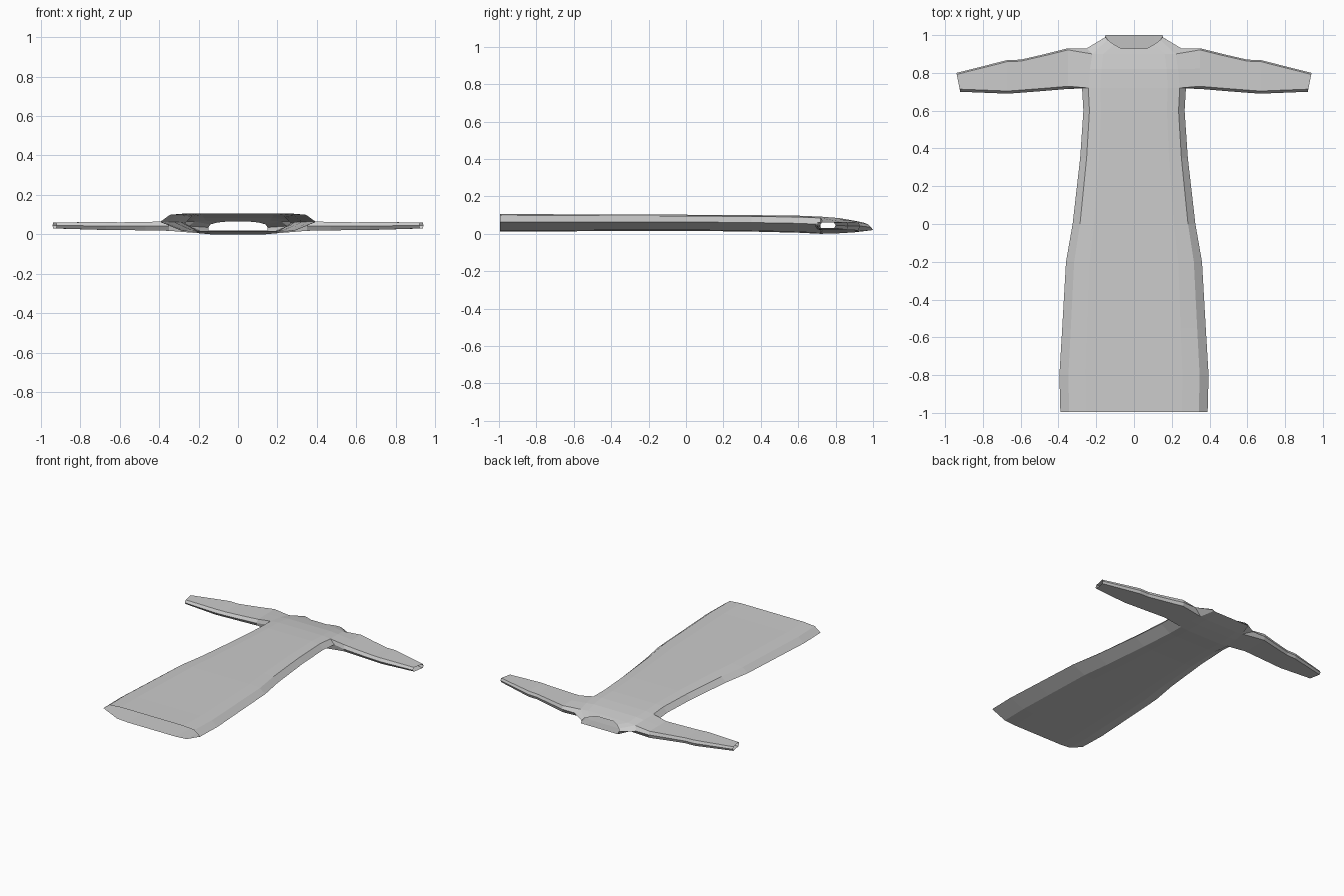
import bpy
import bmesh

if "Cube" in bpy.data.objects:
    bpy.data.objects.remove(bpy.data.objects["Cube"], do_unlink=True)

cloth = bpy.data.materials.new("grey cloth")
cloth.use_nodes = True
GREY = (0.6, 0.6, 0.6, 1)
cloth.diffuse_color = GREY
cloth.node_tree.nodes["Principled BSDF"].inputs["Base Color"].default_value = GREY

bm = bmesh.new()

# Cross-section: side, then across the top, other side, back along the underside.
# Each entry is (share of half width, height share from underside to top).
half_top = [(1, 0.55), (0.88, 0.92), (0.65, 1), (0.22, 1)]
top = half_top + [(-x, h) for x, h in half_top[:0:-1]]
half_low = [(-1, 0.55), (-0.72, 0.06), (-0.5, 0), (-0.2, 0)]
low = half_low + [(-x, h) for x, h in half_low[:0:-1]]
section = top + low
N = len(section)


def ring(y, width, z0, z1):
    return [bm.verts.new((width * x, y, z0 + (z1 - z0) * h)) for x, h in section]


def bridge(a, b, skip=()):
    n = len(a)
    for i in range(n):
        if i not in skip:
            j = (i + 1) % n
            bm.faces.new((a[i], a[j], b[j], b[i]))


# Skirt and bodice: y, half width, underside, top
stations = [(-0.995, 0.39, 0.012, 0.107), (-0.8, 0.395, 0.012, 0.105),
            (-0.55, 0.38, 0.014, 0.104), (-0.2, 0.36, 0.016, 0.103),
            (0, 0.325, 0.016, 0.102), (0.35, 0.285, 0.012, 0.1),
            (0.6, 0.268, 0.006, 0.097), (0.72, 0.275, 0, 0.092)]
body = [ring(*s) for s in stations]
for a, b in zip(body, body[1:]):
    bridge(a, b)

# Yoke, left open at the armholes
yoke = [body[-1], ring(0.82, 0.265, 0.003, 0.084), ring(0.9, 0.25, 0.008, 0.07)]
LEFT, RIGHT = 0, len(half_top) * 2 - 1
for side in (LEFT, RIGHT):
    yoke[2][side].co.y = 0.93
armholes = (LEFT, N - 1, RIGHT - 1, RIGHT)
for a, b in zip(yoke, yoke[1:]):
    bridge(a, b, armholes)

# Neck: dipped at the front panel, raised at the back panel
neck = []
scoop = [(0.15, 0.99, 0.035), (0.14, 0.975, 0.05), (0.105, 0.95, 0.06), (0.065, 0.928, 0.064)]
collar = scoop + [(-x, y, z) for x, y, z in scoop[:0:-1]]
for i, (x, h) in enumerate(section):
    if i < RIGHT:
        co = collar[i]
    elif i == RIGHT:
        co = (-0.15, 0.99, 0.035)
    else:
        co = (0.15 * x / 0.72, 1.0, 0.02)
    neck.append(bm.verts.new(co))
bridge(yoke[2], neck)

# Sleeves: x, front edge, back edge, underside, top
cuts = [(0.35, 0.715, 0.93, 0.018, 0.066), (0.47, 0.705, 0.9, 0.02, 0.063),
        (0.6, 0.695, 0.87, 0.022, 0.061), (0.67, 0.69, 0.868, 0.022, 0.063),
        (0.93, 0.7, 0.8, 0.03, 0.06)]


def sleeve(sign, side, top_corner, low_corner):
    loop = [yoke[0][side]] + [r[top_corner] for r in yoke]
    loop += [yoke[2][side]] + [r[low_corner] for r in reversed(yoke)]
    for x, y0, y1, z0, z1 in cuts:
        mid = (z0 + z1) / 2
        pts = [(y0, mid), (y0 + 0.014, z1), ((y0 + y1) / 2, z1), (y1 - 0.008, z1),
               (y1, mid), (y1 - 0.008, z0), ((y0 + y1) / 2, z0), (y0 + 0.014, z0)]
        # the cuff slants outwards towards the back
        slant = 0.2 if x > 0.9 else 0
        new = [bm.verts.new((sign * (x + slant * (y - (y0 + y1) / 2)), y, z))
               for y, z in pts]
        bridge(loop, new)
        loop = new


sleeve(1, LEFT, LEFT + 1, N - 1)
sleeve(-1, RIGHT, RIGHT - 1, RIGHT + 1)

# Outward normals on the open shell
bmesh.ops.recalc_face_normals(bm, faces=bm.faces)
bm.normal_update()
if sum(f.normal.z * (f.calc_center_median().z - 0.05) for f in bm.faces) < 0:
    bmesh.ops.reverse_faces(bm, faces=bm.faces)

mesh = bpy.data.meshes.new("tunic_dress")
bm.to_mesh(mesh)
bm.free()
mesh.materials.append(cloth)
dress = bpy.data.objects.new("tunic_dress", mesh)
bpy.context.scene.collection.objects.link(dress)
